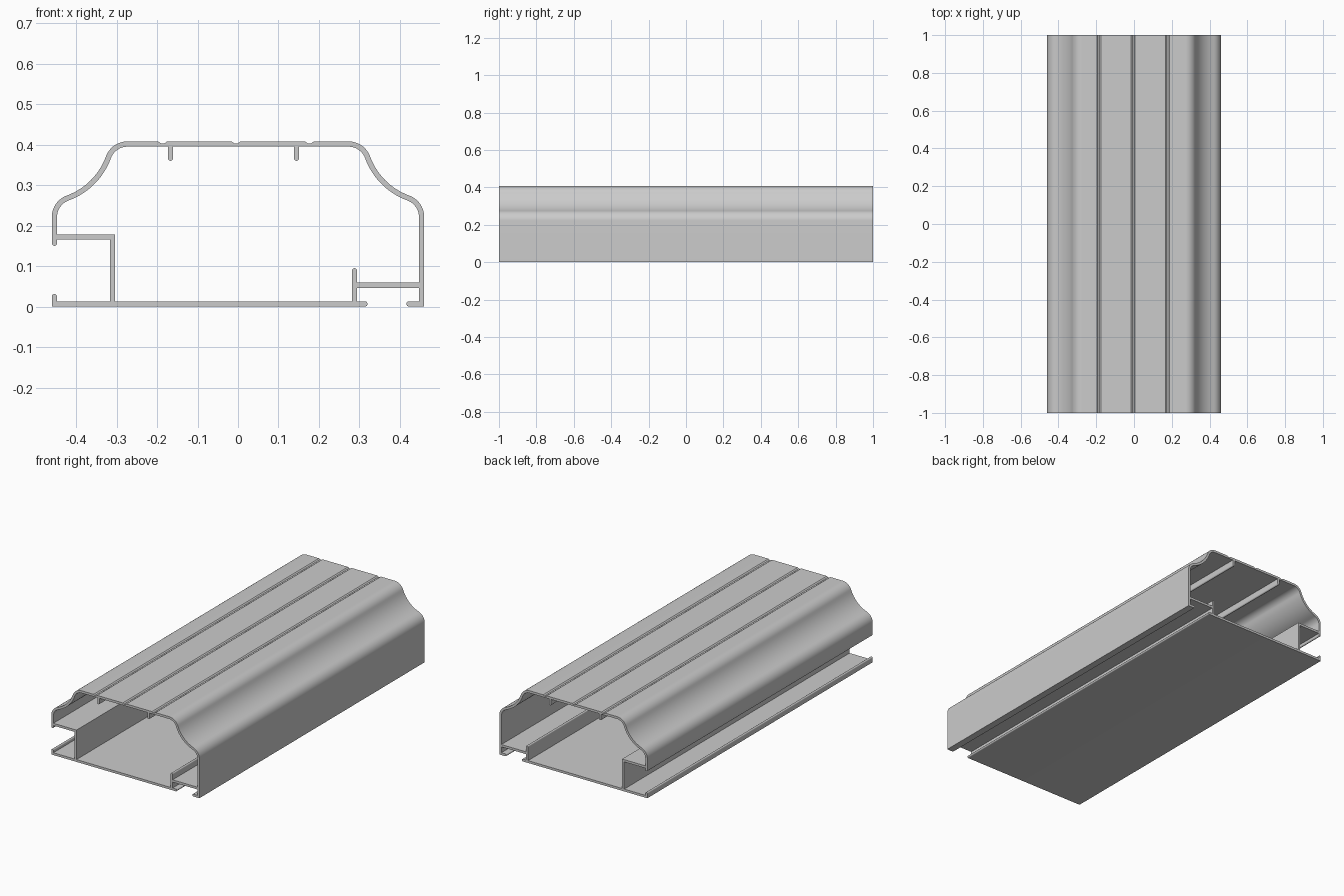
import bpy, bmesh
from math import sin, cos, radians, pi
from mathutils import Matrix

if "Cube" in bpy.data.objects:
    bpy.data.objects.remove(bpy.data.objects["Cube"])

T = 0.013            # wall thickness
R = T / 2            # half wall, also the rounded lip radius
W, H = 0.46, 0.408   # half width and height
WX = W - R           # side wall centre line


def arc(cx, cz, r, a0, a1, n=8):
    angles = [radians(a0 + (a1 - a0) * i / n) for i in range(n + 1)]
    return [(cx + r * cos(a), cz + r * sin(a)) for a in angles]


def shoulder(off):
    """Ogee from side wall to top, offset from the wall centre line."""
    r, big = 0.05, 0.168
    k = (r + big) * (cos(radians(20)) - cos(radians(70)))
    ax = WX - r
    cz = H - R - r
    az = cz - k
    bx = ax + (r + big) * cos(radians(70))
    bz = az + (r + big) * sin(radians(70))
    return (arc(ax, az, r + off, 0, 70, 12)
            + arc(bx, bz, big - off, 250, 200, 14)[1:]
            + arc(ax - k, cz, r + off, 20, 90, 12)[1:])


def mirrored(points):
    return [(-x, z) for x, z in reversed(points)]


# Outer outline, counter-clockwise from the lower right corner
outer = [(W, 0)] + shoulder(R)
for x in (0.1765, -0.005, -0.186):          # shallow grooves in the top
    outer += [(x + 0.011, H), (x + 0.004, H - 0.005),
              (x - 0.004, H - 0.005), (x - 0.011, H)]
outer += mirrored(shoulder(R))
outer += arc(-WX, 0.1565, R, 180, 360)      # left wall lip
outer += [(-WX + R, 0.1655), (-0.3165, 0.1655), (-0.3165, T), (-WX + R, T)]
outer += arc(-WX, 0.0245, R, 0, 180)        # base lip
outer += [(-W, 0)]
outer += arc(0.3135, R, R, -90, 90)         # base plate end
outer += [(0.294, T), (0.294, 0.046), (WX - R, 0.046), (WX - R, T)]
outer += arc(0.4225, R, R, 90, 270)         # right foot

# Chamber outline
inner = [(WX - R, 0.059)] + shoulder(-R)
for x in (0.1445, -0.167):                  # ribs below the top
    inner += [(x + R, H - T)] + arc(x, 0.3665, R, 0, -180) + [(x - R, H - T)]
inner += mirrored(shoulder(-R))
inner += [(-WX + R, 0.1785), (-0.3035, 0.1785), (-0.3035, T), (0.281, T)]
inner += arc(0.2875, 0.0885, R, 180, 0)     # post tip
inner += [(0.294, 0.059)]

# Fill the section and extrude it along y
curve = bpy.data.curves.new("extruded_profile", 'CURVE')
curve.dimensions = '2D'
curve.fill_mode = 'BOTH'
curve.extrude = 1.0
for loop in (outer, inner):
    spline = curve.splines.new('POLY')
    spline.points.add(len(loop) - 1)
    for p, (x, z) in zip(spline.points, loop):
        p.co = (x, z, 0, 1)
    spline.use_cyclic_u = True
obj = bpy.data.objects.new("extruded_profile", curve)
bpy.context.collection.objects.link(obj)
bpy.context.view_layer.objects.active = obj
obj.select_set(True)
bpy.ops.object.convert(target='MESH')
obj = bpy.context.object

# Stand it up, weld the caps to the sides
bm = bmesh.new()
bm.from_mesh(obj.data)
bmesh.ops.remove_doubles(bm, verts=bm.verts, dist=1e-5)
bm.transform(Matrix.Rotation(pi / 2, 4, 'X'))
bmesh.ops.recalc_face_normals(bm, faces=bm.faces)
bm.to_mesh(obj.data)
bm.free()
bpy.ops.object.shade_smooth_by_angle(angle=radians(30))
